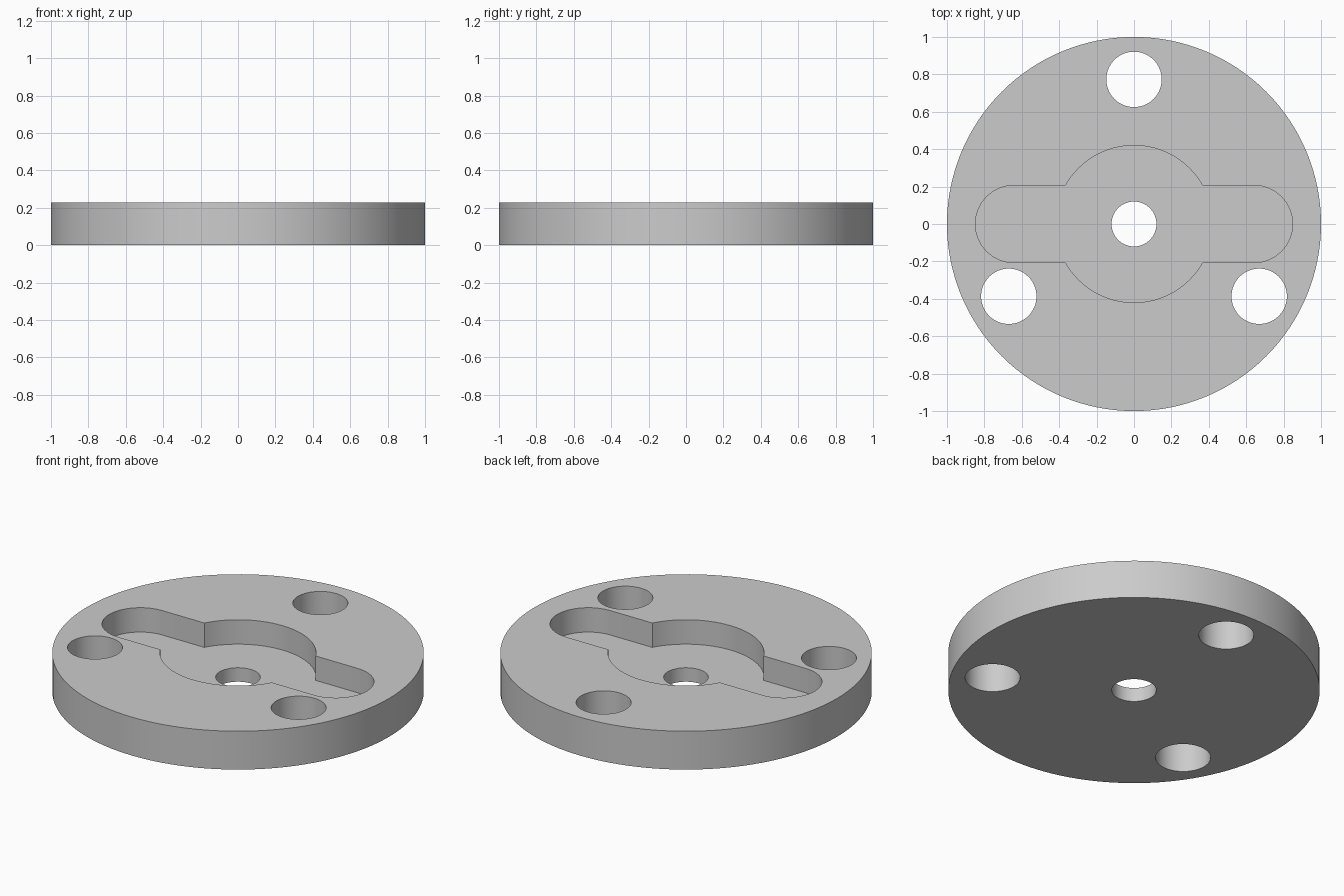
import bpy
import bmesh
from math import sin, cos, pi, asin, acos, radians

cube = bpy.data.objects.get("Cube")
if cube:
    bpy.data.objects.remove(cube, do_unlink=True)

HEIGHT = 0.228
FLOOR = 0.083          # height of the pocket floor
POCKET_R = 0.42        # round middle of the pocket
SLOT_R = 0.206         # half width of the slot
SLOT_X = 0.642         # centre of each rounded slot end
BOLT_CIRCLE = 0.773

grey = bpy.data.materials.new("plain grey")
grey.use_nodes = True
grey.diffuse_color = (0.6, 0.6, 0.6, 1)
grey.node_tree.nodes["Principled BSDF"].inputs["Base Color"].default_value = (0.6, 0.6, 0.6, 1)


def arc(cx, cy, r, start, end, steps):
    """Points along an arc, both ends included."""
    angles = [start + (end - start) * i / steps for i in range(steps + 1)]
    return [(cx + r * cos(a), cy + r * sin(a)) for a in angles]


def circle(cx, cy, r, sides):
    return arc(cx, cy, r, 0, 2 * pi, sides)[:-1]


def prism(name, outline, z0, z1):
    """Closed solid made by extruding a flat outline upward."""
    bm = bmesh.new()
    face = bm.faces.new([bm.verts.new((x, y, z0)) for x, y in outline])
    top = bmesh.ops.extrude_face_region(bm, geom=[face])["geom"]
    verts = [v for v in top if isinstance(v, bmesh.types.BMVert)]
    bmesh.ops.translate(bm, verts=verts, vec=(0, 0, z1 - z0))
    bmesh.ops.recalc_face_normals(bm, faces=bm.faces)
    mesh = bpy.data.meshes.new(name)
    bm.to_mesh(mesh)
    bm.free()
    mesh.materials.append(grey)
    obj = bpy.data.objects.new(name, mesh)
    bpy.context.collection.objects.link(obj)
    return obj


# Round plate
plate = prism("round_plate", circle(0, 0, 1, 128), 0, HEIGHT)

# Pocket outline: round middle with a round-ended slot through it
corner = asin(SLOT_R / POCKET_R)
pocket = (arc(SLOT_X, 0, SLOT_R, -pi / 2, pi / 2, 32)
          + arc(0, 0, POCKET_R, corner, pi - corner, 48)
          + arc(-SLOT_X, 0, SLOT_R, pi / 2, 3 * pi / 2, 32)
          + arc(0, 0, POCKET_R, pi + corner, 2 * pi - corner, 48))
cutters = [prism("pocket_cutter", pocket, FLOOR, HEIGHT + 0.1)]

# Centre bore and three bolt holes
cutters.append(prism("bore_cutter", circle(0, 0, 0.12, 64), -0.1, HEIGHT + 0.1))
for i in range(3):
    a = radians(90 + 120 * i)
    outline = circle(BOLT_CIRCLE * cos(a), BOLT_CIRCLE * sin(a), 0.148, 64)
    cutters.append(prism("bolt_hole_cutter", outline, -0.1, HEIGHT + 0.1))

# Cut the plate, then drop the cutters
bpy.ops.object.select_all(action="DESELECT")
plate.select_set(True)
bpy.context.view_layer.objects.active = plate
for cutter in cutters:
    cutter.hide_render = True
    mod = plate.modifiers.new("cut", "BOOLEAN")
    mod.operation = "DIFFERENCE"
    mod.solver = "EXACT"
    mod.object = cutter
    bpy.ops.object.modifier_apply(modifier=mod.name)
    bpy.data.objects.remove(cutter, do_unlink=True)

bpy.ops.object.shade_smooth_by_angle(angle=radians(30))
